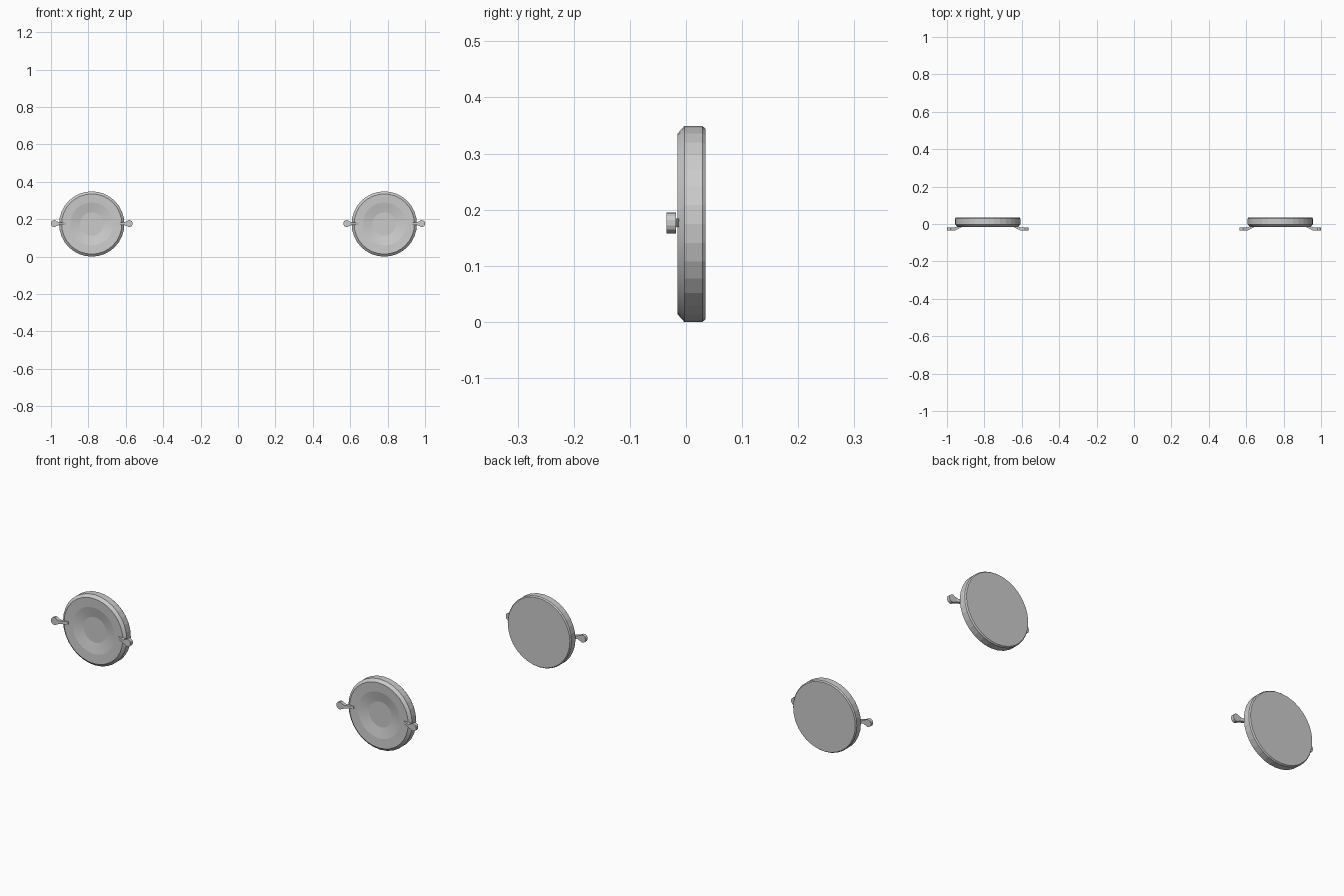
import bpy, bmesh
from math import sin, cos, pi

if "Cube" in bpy.data.objects:
    bpy.data.objects.remove(bpy.data.objects["Cube"])

CX, CZ = 0.782, 0.1745   # disc centre
SIDES = 32


def make_object(name, bm):
    bmesh.ops.recalc_face_normals(bm, faces=bm.faces[:])
    mesh = bpy.data.meshes.new(name)
    bm.to_mesh(mesh)
    bm.free()
    obj = bpy.data.objects.new(name, mesh)
    bpy.context.collection.objects.link(obj)
    return obj


def loft(name, rings):
    """Skin closed rings of points and cap both ends."""
    bm = bmesh.new()
    rows = [[bm.verts.new(p) for p in ring] for ring in rings]
    for a, b in zip(rows, rows[1:]):
        n = len(a)
        for i in range(n):
            j = (i + 1) % n
            bm.faces.new((a[i], a[j], b[j], b[i]))
    bm.faces.new(rows[0])
    bm.faces.new(rows[-1])
    return make_object(name, bm)


def disc(name, cx):
    # radius, y: dished front, chamfered rim, flat back
    profile = [(0.063, -0.002), (0.115, -0.013), (0.161, -0.015),
               (0.1745, -0.003), (0.1745, 0.029), (0.170, 0.035)]
    return loft(name, [[(cx + r * cos(2 * pi * i / SIDES), y,
                         CZ + r * sin(2 * pi * i / SIDES))
                        for i in range(SIDES)] for r, y in profile])


def clip(name, cx, side):
    # distance from disc centre, half width, front y, back y
    stations = [(0.137, 0.007, -0.016, -0.003), (0.158, 0.007, -0.026, -0.011),
                (0.176, 0.008, -0.035, -0.018), (0.188, 0.013, -0.035, -0.018),
                (0.198, 0.0185, -0.035, -0.018), (0.207, 0.0175, -0.035, -0.018),
                (0.215, 0.012, -0.035, -0.018), (0.218, 0.005, -0.035, -0.018)]
    z = 0.1765
    return loft(name, [[(cx + side * s, yf, z - w), (cx + side * s, yf, z + w),
                        (cx + side * s, yb, z + w), (cx + side * s, yb, z - w)]
                       for s, w, yf, yb in stations])


# Two matching discs, each with an inner and outer clip
for label, cx in (("left", -CX), ("right", CX)):
    obj = disc(f"{label}_disc", cx)
    bpy.context.view_layer.objects.active = obj
    bpy.ops.object.select_all(action='DESELECT')
    obj.select_set(True)
    bpy.ops.object.shade_smooth_by_angle(angle=0.15)
    for end, side in (("west", -1), ("east", 1)):
        clip(f"{label}_clip_{end}", cx, side)
